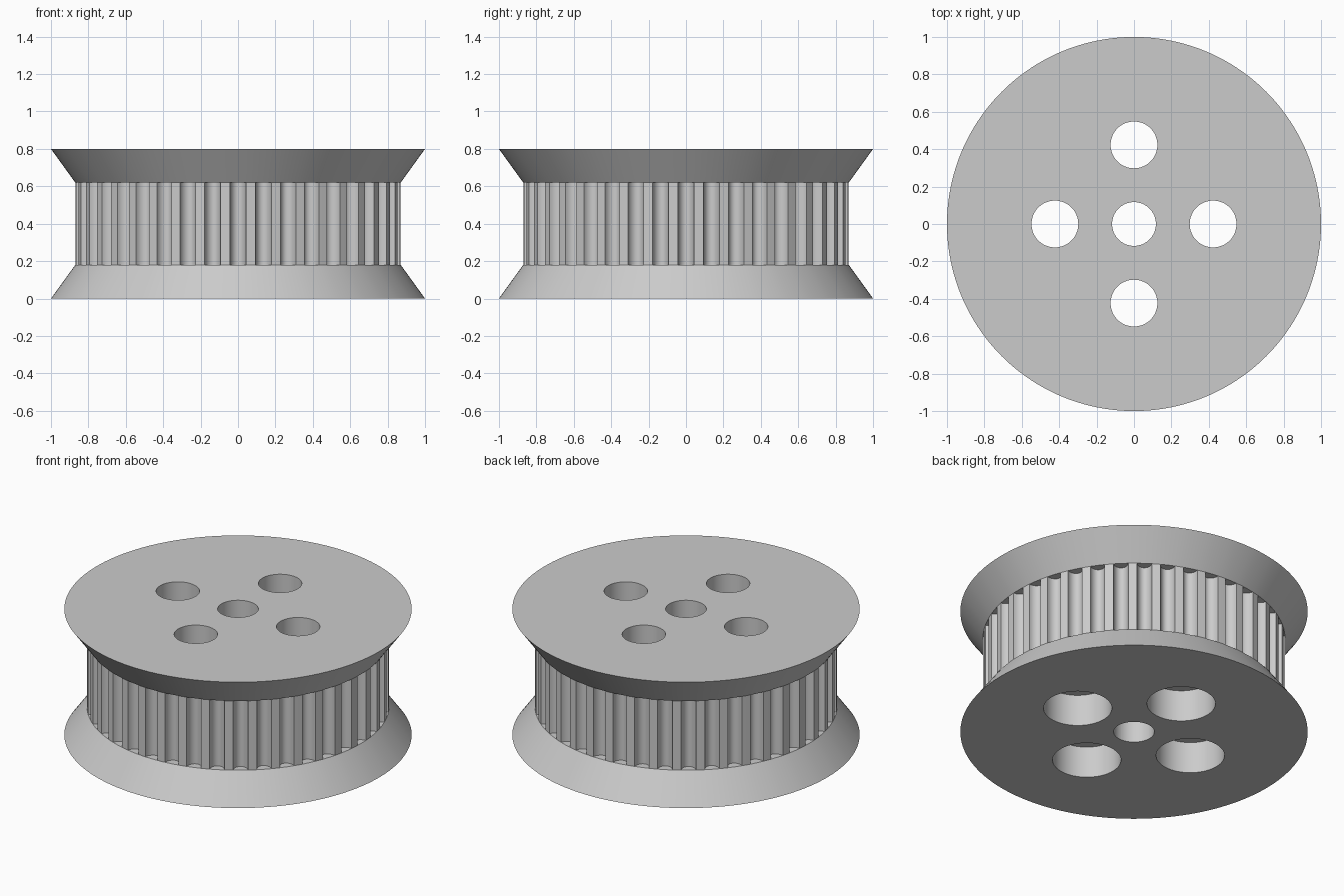
import bpy, bmesh
from math import sin, cos, pi, radians
from mathutils import Matrix

if "Cube" in bpy.data.objects:
    bpy.data.objects.remove(bpy.data.objects["Cube"], do_unlink=True)

TEETH = 40
HEIGHT, LOW, HIGH = 0.8, 0.18, 0.62      # overall height and toothed band limits
R_RIM, R_BAND = 1.0, 0.87                # flange rim and tooth tip radius
HALF, DEPTH = 0.043, 0.052               # groove half width and depth
ARC = 12                                 # segments per groove

grey = bpy.data.materials.new("grey")
grey.use_nodes = True
grey.diffuse_color = (0.6, 0.6, 0.6, 1)
grey.node_tree.nodes["Principled BSDF"].inputs["Base Color"].default_value = (0.6, 0.6, 0.6, 1)


def new_object(name, bm):
    bmesh.ops.recalc_face_normals(bm, faces=bm.faces[:])
    mesh = bpy.data.meshes.new(name)
    bm.to_mesh(mesh)
    bm.free()
    mesh.materials.append(grey)
    obj = bpy.data.objects.new(name, mesh)
    bpy.context.collection.objects.link(obj)
    return obj


def polar(r, a):
    return r * cos(a), r * sin(a)


def ring(bm, points, z):
    return [bm.verts.new((x, y, z)) for x, y in points]


def bridge(bm, a, b):
    for i in range(len(a)):
        j = (i + 1) % len(a)
        bm.faces.new((a[i], a[j], b[j], b[i]))


# Pulley outlines: four circle points per tooth, with a rounded groove in each pitch
pitch = 2 * pi / TEETH
half_angle = HALF / R_BAND
angles, grooves = [], []
for t in range(TEETH):
    mid = t * pitch
    angles += [mid - half_angle, mid, mid + half_angle, mid + pitch / 2]
    grooves.append([polar(R_BAND - DEPTH * sin(pi * k / ARC),
                          mid - half_angle * cos(pi * k / ARC)) for k in range(1, ARC)])

# Flanges: flat outer face, conical side, and ledges closing the groove ends
bm = bmesh.new()
band = []
for z_rim, z_band in ((0, LOW), (HEIGHT, HIGH)):
    rim = ring(bm, [polar(R_RIM, a) for a in angles], z_rim)
    neck = ring(bm, [polar(R_BAND, a) for a in angles], z_band)
    bm.faces.new(rim)
    bridge(bm, rim, neck)
    outline = []
    for t, groove in enumerate(grooves):
        start, mid, end, land = neck[4 * t:4 * t + 4]
        floor = ring(bm, groove, z_band)
        bm.faces.new([start, mid, end] + floor[::-1])
        outline += [start] + floor + [end, land]
    band.append(outline)

# Toothed band
bridge(bm, *band)
pulley = new_object("toothed_pulley", bm)


def drill(holes, z0, z1):
    """Cut vertical round holes given as (x, y, radius)."""
    bm = bmesh.new()
    for x, y, r in holes:
        bmesh.ops.create_cone(bm, cap_ends=True, segments=64, radius1=r, radius2=r,
                              depth=z1 - z0, matrix=Matrix.Translation((x, y, (z0 + z1) / 2)))
    cutter = new_object("hole_cutter", bm)
    cutter.hide_render = True
    mod = pulley.modifiers.new("holes", "BOOLEAN")
    mod.operation, mod.solver, mod.object = "DIFFERENCE", "EXACT", cutter
    bpy.context.view_layer.objects.active = pulley
    bpy.ops.object.modifier_apply(modifier=mod.name)
    bpy.data.objects.remove(cutter, do_unlink=True)


# Axle bore, four through holes, and their wider recesses underneath
centres = [polar(0.423, i * pi / 2) for i in range(4)]
drill([(0, 0, 0.117)] + [(x, y, 0.125) for x, y in centres], -0.1, HEIGHT + 0.1)
drill([(x, y, 0.197) for x, y in centres], -0.1, 0.2)

bpy.ops.object.select_all(action="DESELECT")
pulley.select_set(True)
bpy.context.view_layer.objects.active = pulley
bpy.ops.object.shade_smooth_by_angle(angle=radians(30))
